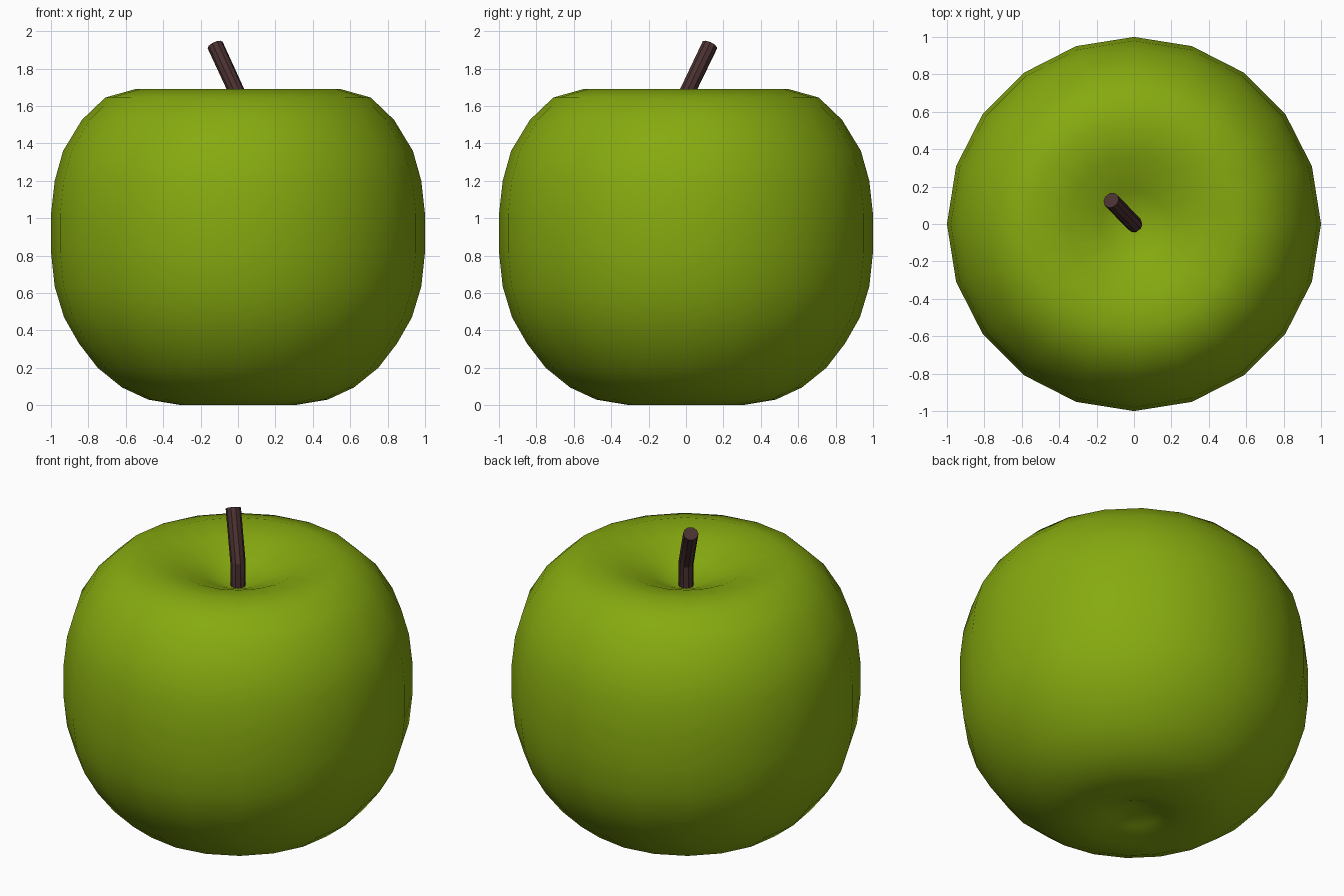
import bpy, bmesh, math
from mathutils import Vector

if "Cube" in bpy.data.objects:
    bpy.data.objects.remove(bpy.data.objects["Cube"])


def material(name, color):
    m = bpy.data.materials.new(name)
    m.diffuse_color = (*color, 1)
    m.use_nodes = True
    m.node_tree.nodes["Principled BSDF"].inputs["Base Color"].default_value = m.diffuse_color
    return m


def finish(name, bm, mat):
    bmesh.ops.recalc_face_normals(bm, faces=bm.faces)
    mesh = bpy.data.meshes.new(name)
    bm.to_mesh(mesh)
    bm.free()
    mesh.materials.append(mat)
    obj = bpy.data.objects.new(name, mesh)
    bpy.context.collection.objects.link(obj)
    return obj


def bridge(bm, a, b):
    n = len(a)
    for i in range(n):
        bm.faces.new((a[i], a[(i + 1) % n], b[(i + 1) % n], b[i]))


def smooth(obj, degrees):
    bpy.ops.object.select_all(action='DESELECT')
    obj.select_set(True)
    bpy.context.view_layer.objects.active = obj
    bpy.ops.object.shade_smooth_by_angle(angle=math.radians(degrees))


# Apple body: 20-sided lathe with a dimple at each end
SIDES = 20
BOTTOM, TOP = 0.095, 1.50
profile = [(0.15, 0.035), (0.30, 0.0), (0.48, 0.03), (0.62, 0.095),
           (0.75, 0.20), (0.85, 0.33), (0.93, 0.47), (0.98, 0.635),
           (1.0, 0.82), (1.0, 1.02), (0.98, 1.20), (0.935, 1.36),
           (0.835, 1.525), (0.71, 1.645), (0.55, 1.69), (0.36, 1.655),
           (0.18, 1.58)]
bm = bmesh.new()
rings = []
for r, z in profile:
    rings.append([bm.verts.new((r * math.cos(2 * math.pi * i / SIDES),
                                r * math.sin(2 * math.pi * i / SIDES), z))
                  for i in range(SIDES)])
for a, b in zip(rings, rings[1:]):
    bridge(bm, a, b)
for ring, z in ((rings[0], BOTTOM), (rings[-1], TOP)):
    pole = bm.verts.new((0, 0, z))
    for i in range(SIDES):
        bm.faces.new((ring[i], ring[(i + 1) % SIDES], pole))
apple = finish("apple_body", bm, material("apple green", (0.24, 0.40, 0.005)))
smooth(apple, 80)

# Stem: upright base, then bent to the back left
path = [Vector((0, 0, 1.45)), Vector((0, 0, 1.66)), Vector((-0.122, 0.127, 1.925))]
lean = (path[2] - path[1]).normalized()
axes = [Vector((0, 0, 1)), (Vector((0, 0, 1)) + lean).normalized(), lean]
bm = bmesh.new()
rings = []
for centre, axis in zip(path, axes):
    turn = Vector((0, 0, 1)).rotation_difference(axis)
    rings.append([bm.verts.new(centre + turn @ Vector(
        (0.044 * math.cos(2 * math.pi * i / 10),
         0.044 * math.sin(2 * math.pi * i / 10), 0))) for i in range(10)])
for a, b in zip(rings, rings[1:]):
    bridge(bm, a, b)
bm.faces.new(rings[0])
bm.faces.new(rings[-1])
stem = finish("stem", bm, material("stem brown", (0.07, 0.03, 0.03)))
smooth(stem, 30)
